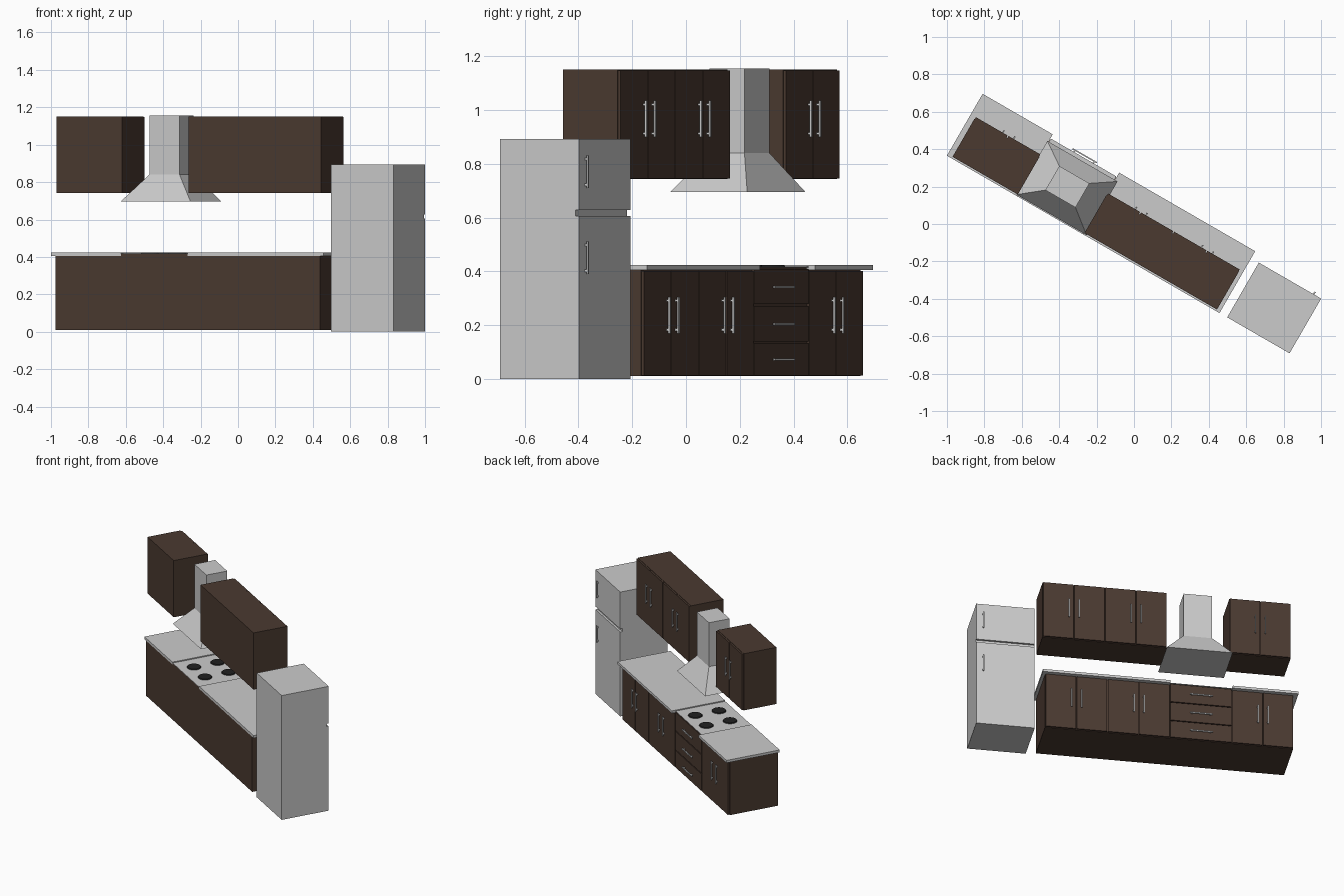
import bpy, bmesh, math

if "Cube" in bpy.data.objects:
    bpy.data.objects.remove(bpy.data.objects["Cube"])

TURN = math.radians(-30)      # the whole run stands at an angle


def material(name, rgb):
    m = bpy.data.materials.new(name)
    m.diffuse_color = (*rgb, 1)
    m.use_nodes = True
    m.node_tree.nodes["Principled BSDF"].inputs["Base Color"].default_value = m.diffuse_color
    return m


WOOD = material("dark_wood", (0.07, 0.042, 0.03))
BLACK = material("burner_black", (0.015, 0.015, 0.015))


def finish(name, bm, mat=None):
    bmesh.ops.recalc_face_normals(bm, faces=bm.faces)
    me = bpy.data.meshes.new(name)
    bm.to_mesh(me)
    bm.free()
    ob = bpy.data.objects.new(name, me)
    bpy.context.collection.objects.link(ob)
    ob.rotation_euler.z = TURN
    if mat:
        me.materials.append(mat)
    return ob


def add_box(bm, u, v, z):
    """Box from (min, max) pairs: u along the run, v towards the doors."""
    vs = bmesh.ops.create_cube(bm, size=1)["verts"]
    for p in vs:
        p.co = [r[0] + (c + 0.5) * (r[1] - r[0]) for c, r in zip(p.co, (u, v, z))]


def box(name, u, v, z, mat=None):
    bm = bmesh.new()
    add_box(bm, u, v, z)
    return finish(name, bm, mat)


def handle(name, u, v, z, length, upright=True):
    """Thin bar on two short posts, centred at u, z on the face at v."""
    t, h = 0.004, length / 2
    bm = bmesh.new()
    if upright:
        add_box(bm, (u - t, u + t), (v + 0.008, v + 0.015), (z - h, z + h))
    else:
        add_box(bm, (u - h, u + h), (v + 0.008, v + 0.015), (z - t, z + t))
    for s in (-0.8 * h, 0.8 * h):
        pu, pz = (u, z + s) if upright else (u + s, z)
        add_box(bm, (pu - t, pu + t), (v, v + 0.009), (pz - t, pz + t))
    return finish(name, bm)


DOOR, GAP = 0.012, 0.003


def door_pair(name, u0, u1, front, z0, z1, handle_z):
    mid = (u0 + u1) / 2
    for side, a, b, s in (("left", u0, mid, -1), ("right", mid, u1, 1)):
        box(f"{name}_{side}_door", (a + GAP, b - GAP), (front - DOOR, front),
            (z0 + GAP, z1 - GAP), WOOD)
        handle(f"{name}_{side}_handle", mid + s * 0.033, front, handle_z, 0.135)


# Base cabinets
BACK, FRONT = -0.184, 0.173
for i, (a, b) in enumerate([(-1.02, -0.616), (-0.206, 0.204), (0.204, 0.614)]):
    box(f"base_cabinet_{i}", (a, b), (BACK, FRONT - DOOR), (0.01, 0.405), WOOD)
    door_pair(f"base_{i}", a, b, FRONT, 0.01, 0.405, 0.237)

# Drawer unit with cooktop
S0, S1 = -0.616, -0.206
box("drawer_cabinet", (S0, S1), (BACK, FRONT - DOOR), (0.01, 0.415), WOOD)
for i, (lo, hi) in enumerate([(0.01, 0.137), (0.137, 0.275), (0.275, 0.412)]):
    box(f"drawer_front_{i}", (S0 + GAP, S1 - GAP), (FRONT - DOOR, FRONT),
        (lo + GAP, hi - GAP), WOOD)
    handle(f"drawer_handle_{i}", (S0 + S1) / 2, FRONT, (lo + hi) / 2 - 0.002, 0.15, False)
box("cooktop", (S0 + 0.004, S1 - 0.004), (BACK, FRONT), (0.415, 0.418))
for i, (du, dv) in enumerate([(-1, -1), (1, -1), (-1, 1), (1, 1)]):
    bm = bmesh.new()
    vs = bmesh.ops.create_cone(bm, cap_ends=True, segments=24, radius1=0.047,
                               radius2=0.043, depth=0.006)["verts"]
    bmesh.ops.translate(bm, verts=vs, vec=((S0 + S1) / 2 + du * 0.085, dv * 0.085, 0.421))
    finish(f"burner_{i}", bm, BLACK)

# Worktops either side of the cooktop
box("left_worktop", (-1.049, S0), (BACK, 0.198), (0.405, 0.423))
box("right_worktop", (S1, 0.634), (BACK, 0.198), (0.405, 0.423))

# Wall cabinets
for i, (a, b) in enumerate([(-1.02, -0.617), (-0.205, 0.204), (0.204, 0.613)]):
    box(f"wall_cabinet_{i}", (a, b), (-0.174, 0.072 - DOOR), (0.743, 1.15), WOOD)
    door_pair(f"wall_{i}", a, b, 0.072, 0.743, 1.15, 0.967)

# Extractor hood: flared skirt rising into a square chimney
bm = bmesh.new()
rings = []
for u0, u1, v0, v1, z in [(-0.623, -0.19, -0.178, 0.153, 0.695),
                          (-0.501, -0.315, -0.08, 0.069, 0.84),
                          (-0.501, -0.315, -0.08, 0.069, 1.155)]:
    rings.append([bm.verts.new((u, v, z)) for u, v in
                  ((u0, v0), (u1, v0), (u1, v1), (u0, v1))])
for lo, hi in zip(rings, rings[1:]):
    for k in range(4):
        n = (k + 1) % 4
        bm.faces.new((lo[k], lo[n], hi[n], hi[k]))
bm.faces.new(rings[0])
bm.faces.new(rings[-1])
finish("extractor_hood", bm)

# Refrigerator: one body with a groove between the two doors
bm = bmesh.new()
profile = [(-0.183, 0), (0.155, 0), (0.155, 0.606), (0.14, 0.606),
           (0.14, 0.628), (0.155, 0.628), (0.155, 0.893), (-0.183, 0.893)]
face = bm.faces.new([bm.verts.new((0.681, v, z)) for v, z in profile])
ext = bmesh.ops.extrude_face_region(bm, geom=[face], use_keep_orig=True)["geom"]
bmesh.ops.translate(bm, verts=[g for g in ext if isinstance(g, bmesh.types.BMVert)],
                    vec=(0.385, 0, 0))
finish("refrigerator", bm)
handle("freezer_handle", 1.02, 0.155, 0.77, 0.12)
handle("fridge_handle", 1.02, 0.155, 0.45, 0.12)
